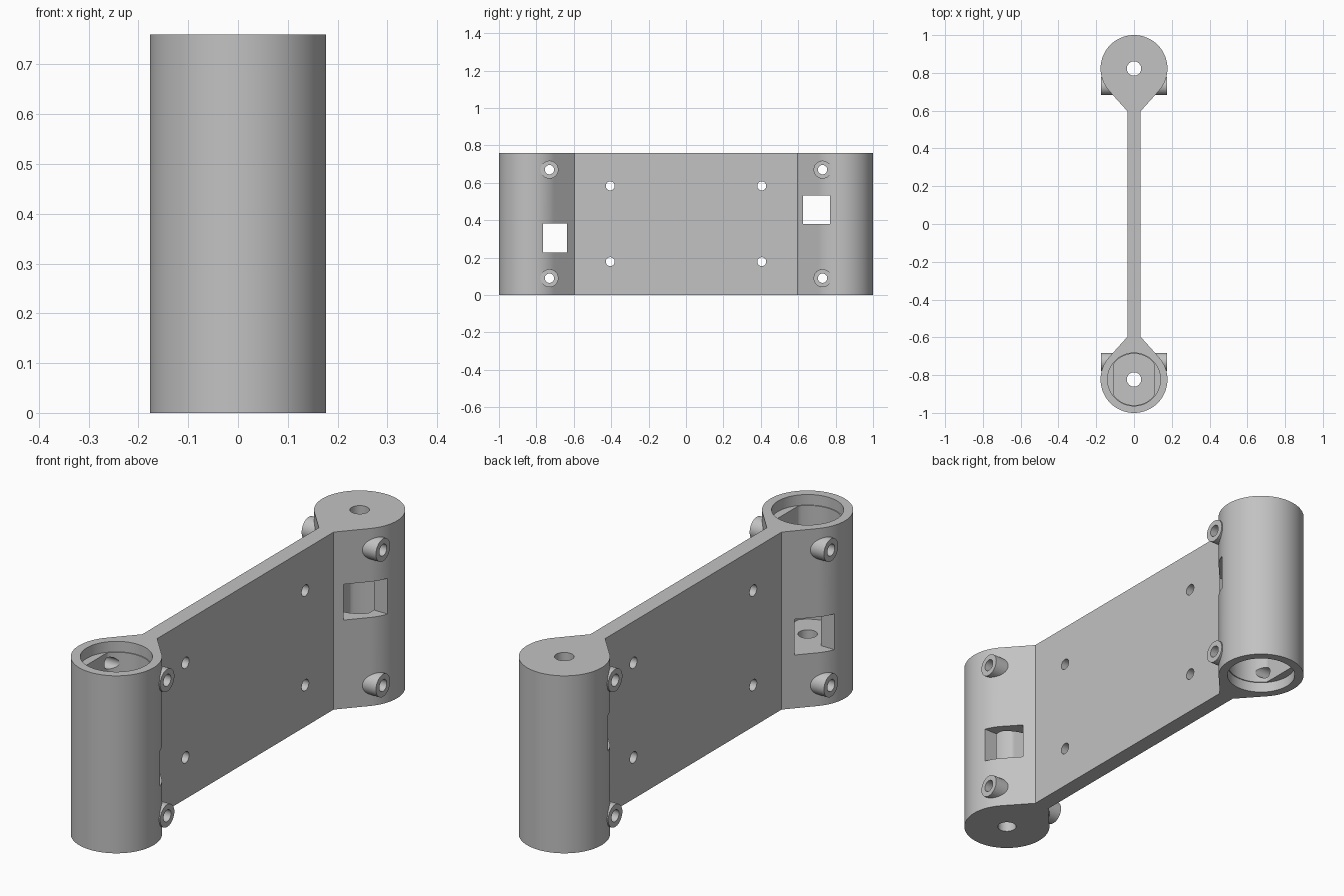
import bpy, bmesh, math
from mathutils import Matrix

if "Cube" in bpy.data.objects:
    bpy.data.objects.remove(bpy.data.objects["Cube"])

H, R, CY = 0.76, 0.177, 0.823       # height, barrel radius, barrel centre
WEB, NECK = 0.035, 0.597            # half web thickness, web end
SEG = 96

grey = bpy.data.materials.new("light_grey")
grey.diffuse_color = (0.54, 0.54, 0.54, 1)
grey.use_nodes = True
grey.node_tree.nodes["Principled BSDF"].inputs["Base Color"].default_value = grey.diffuse_color


def new_object(name, bm):
    bmesh.ops.recalc_face_normals(bm, faces=bm.faces)
    me = bpy.data.meshes.new(name)
    bm.to_mesh(me)
    bm.free()
    ob = bpy.data.objects.new(name, me)
    me.materials.append(grey)
    bpy.context.collection.objects.link(ob)
    return ob


def prism(name, outline, z0, z1):
    bm = bmesh.new()
    face = bm.faces.new([bm.verts.new((x, y, z0)) for x, y in outline])
    ext = bmesh.ops.extrude_face_region(bm, geom=[face])
    for v in ext["geom"]:
        if isinstance(v, bmesh.types.BMVert):
            v.co.z = z1
    return new_object(name, bm)


def circle(r, cy, n=SEG):
    return [(r * math.cos(2 * math.pi * i / n), cy + r * math.sin(2 * math.pi * i / n)) for i in range(n)]


def cross_rod(name, r, half, y, z, n=40):
    bm = bmesh.new()
    m = Matrix.Translation((0, y, z)) @ Matrix.Rotation(math.pi / 2, 4, 'Y')
    bmesh.ops.create_cone(bm, cap_ends=True, segments=n, radius1=r, radius2=r, depth=2 * half, matrix=m)
    return new_object(name, bm)


def combine(target, tool, op):
    mod = target.modifiers.new("combine", 'BOOLEAN')
    mod.operation, mod.solver, mod.object = op, 'EXACT', tool
    bpy.context.view_layer.objects.active = target
    bpy.ops.object.modifier_apply(modifier=mod.name)
    bpy.data.objects.remove(tool, do_unlink=True)


# body outline: web with a teardrop barrel at each end
px, py = WEB, CY - NECK
t = math.atan2(px, py) + math.acos(R / math.hypot(px, py))   # tangent angle
n = 80
arc = [t + (2 * math.pi - 2 * t) * i / n for i in range(n + 1)]
end = [(R * math.sin(a), CY - R * math.cos(a)) for a in arc]
half = [(WEB, NECK)] + end + [(-WEB, NECK)]
body = prism("link_arm", half + [(-x, -y) for x, y in half], 0, H)

# screw bosses
for s in (-1, 1):
    for z in (0.09, 0.67):
        combine(body, cross_rod("screw_boss", 0.048, 0.176, s * 0.73, z), 'UNION')

# front barrel opens upward, back barrel opens downward
for s in (-1, 1):
    def zr(a, b):
        return (a, b) if s < 0 else (H - b, H - a)
    cy = s * CY
    flat = [(max(-0.105, min(0.105, x)), y) for x, y in circle(0.136, cy)]
    # double-flat pocket, round counterbore and axle hole
    combine(body, prism("pocket", flat, *zr(0.228, H - 0.02)), 'DIFFERENCE')
    combine(body, prism("counterbore", circle(0.14, cy), *zr(H - 0.045, H + 0.1)), 'DIFFERENCE')
    combine(body, prism("axle_hole", circle(0.038, cy, 40), -0.1, H + 0.1), 'DIFFERENCE')
    # square side window
    y0, y1 = (-0.765, -0.635) if s < 0 else (0.626, 0.77)
    window = [(-0.3, y0), (0.3, y0), (0.3, y1), (-0.3, y1)]
    combine(body, prism("window", window, *zr(0.228, 0.381)), 'DIFFERENCE')
    # screw holes through the bosses and the web
    for z in (0.09, 0.67):
        combine(body, cross_rod("boss_hole", 0.025, 0.4, s * 0.73, z), 'DIFFERENCE')
    for z in (0.178, 0.583):
        combine(body, cross_rod("web_hole", 0.024, 0.4, s * 0.405, z), 'DIFFERENCE')

bpy.ops.object.select_all(action='DESELECT')
body.select_set(True)
bpy.context.view_layer.objects.active = body
bpy.ops.object.shade_smooth_by_angle(angle=math.radians(25))
